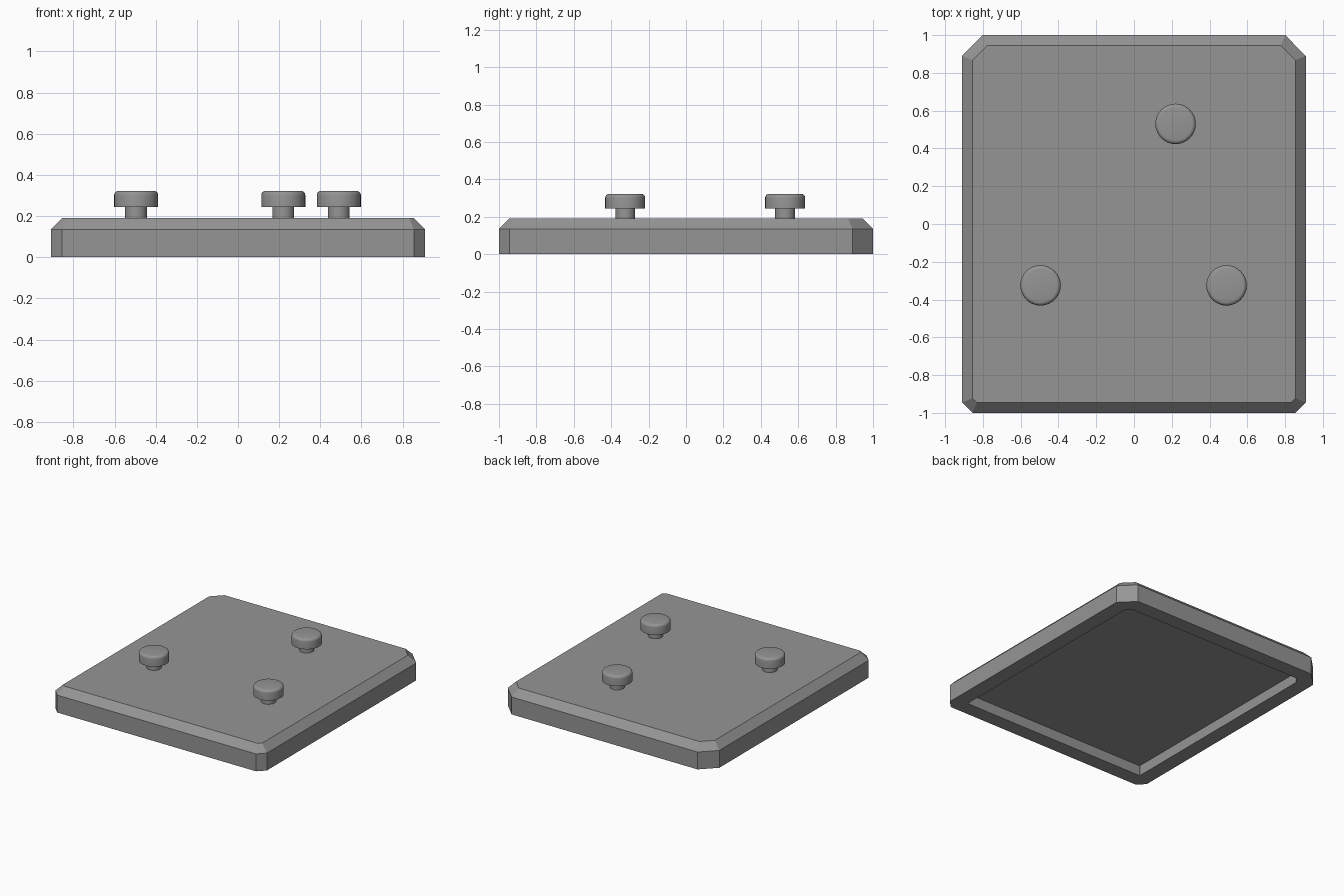
import bpy, bmesh, math

if "Cube" in bpy.data.objects:
    bpy.data.objects.remove(bpy.data.objects["Cube"])

grey = bpy.data.materials.new("mid_grey")
grey.diffuse_color = (0.3, 0.3, 0.3, 1)
grey.use_nodes = True
grey.node_tree.nodes["Principled BSDF"].inputs["Base Color"].default_value = grey.diffuse_color


def add_object(name, bm):
    bmesh.ops.recalc_face_normals(bm, faces=bm.faces)
    mesh = bpy.data.meshes.new(name)
    bm.to_mesh(mesh)
    bm.free()
    mesh.materials.append(grey)
    obj = bpy.data.objects.new(name, mesh)
    bpy.context.collection.objects.link(obj)
    return obj


def outline(inset):
    """Rectangle with small front and larger back corner cuts, offset inwards."""
    x, y = 0.91 - inset, 1.0 - inset
    shrink = inset * (2 - math.sqrt(2))
    f, b = (max(c - shrink, 0.001) for c in (0.055, 0.11))
    right = [(x - f, -y), (x, -y + f), (x, y - b), (x - b, y)]
    return right + [(-px, py) for px, py in reversed(right)]


# Tray: outer wall, sloped shoulder, flat top and hollow underside
bm = bmesh.new()
layers = [(0.115, 0.08), (0.115, 0), (0, 0), (0, 0.135), (0.055, 0.19)]
rings = [[bm.verts.new((x, y, z)) for x, y in outline(inset)] for inset, z in layers]
for low, high in zip(rings, rings[1:]):
    for i in range(8):
        j = (i + 1) % 8
        bm.faces.new((low[i], low[j], high[j], high[i]))
bm.faces.new(rings[0])
bm.faces.new(rings[-1])
add_object("tray", bm)


# Pegs: thin stem below a wide cap with a rounded rim
def peg(name, cx, cy, segments=32):
    r, top, fillet = 0.107, 0.322, 0.02
    profile = [(0.053, 0.185), (0.053, 0.244), (r, 0.244)]
    for k in range(5):
        a = math.radians(22.5 * k)
        profile.append((r - fillet + fillet * math.cos(a),
                        top - fillet + fillet * math.sin(a)))
    bm = bmesh.new()
    loops = []
    for rad, z in profile:
        loops.append([bm.verts.new((rad * math.cos(2 * math.pi * i / segments),
                                    rad * math.sin(2 * math.pi * i / segments), z))
                      for i in range(segments)])
    for low, high in zip(loops, loops[1:]):
        for i in range(segments):
            j = (i + 1) % segments
            bm.faces.new((low[i], low[j], high[j], high[i]))
    bm.faces.new(loops[0])
    bm.faces.new(loops[-1])
    obj = add_object(name, bm)
    obj.location = (cx, cy, 0)
    bpy.ops.object.select_all(action='DESELECT')
    obj.select_set(True)
    bpy.context.view_layer.objects.active = obj
    bpy.ops.object.shade_smooth_by_angle(angle=math.radians(35))


peg("peg_front_left", -0.495, -0.325)
peg("peg_front_right", 0.49, -0.325)
peg("peg_back", 0.22, 0.53)
